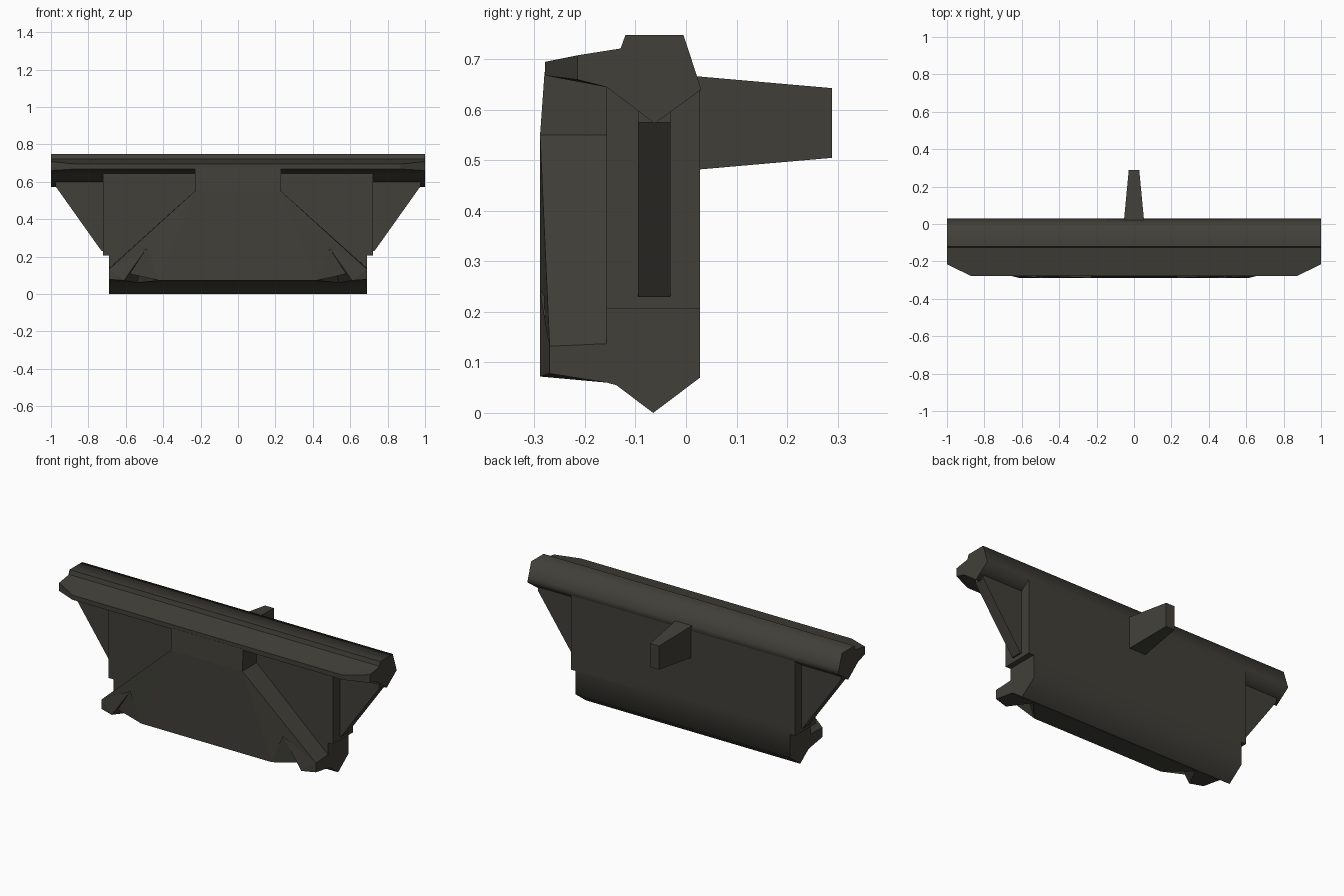
import bpy, bmesh, math

cube = bpy.data.objects.get("Cube")
if cube:
    bpy.data.objects.remove(cube, do_unlink=True)

# Single dark olive grey finish
paint = bpy.data.materials.new("dark olive grey")
paint.use_nodes = True
COLOUR = (0.052, 0.050, 0.040, 1)
paint.diffuse_color = COLOUR
paint.node_tree.nodes["Principled BSDF"].inputs["Base Color"].default_value = COLOUR


def loft(name, ring_a, ring_b, smooth=None):
    """Closed solid between two rings with matching points."""
    bm = bmesh.new()
    a = [bm.verts.new(p) for p in ring_a]
    b = [bm.verts.new(p) for p in ring_b]
    caps = [bm.faces.new(a), bm.faces.new(b)]
    for i in range(len(a)):
        j = (i + 1) % len(a)
        bm.faces.new((a[i], a[j], b[j], b[i]))
    bmesh.ops.triangulate(bm, faces=caps)
    bmesh.ops.remove_doubles(bm, verts=bm.verts, dist=0.0005)
    bmesh.ops.recalc_face_normals(bm, faces=bm.faces)
    mesh = bpy.data.meshes.new(name)
    bm.to_mesh(mesh)
    bm.free()
    mesh.materials.append(paint)
    obj = bpy.data.objects.new(name, mesh)
    bpy.context.collection.objects.link(obj)
    if smooth:
        bpy.ops.object.select_all(action='DESELECT')
        obj.select_set(True)
        bpy.context.view_layer.objects.active = obj
        bpy.ops.object.shade_smooth_by_angle(angle=math.radians(smooth))
    return obj


def extrude_x(name, profile, half, smooth=None):
    """Side profile of (y, z) points swept across the width."""
    return loft(name, [(-half, y, z) for y, z in profile],
                [(half, y, z) for y, z in profile], smooth)


def mirrored(points):
    """Left half outline followed by its reflection."""
    return points + [(-x, y, z) for x, y, z in reversed(points)]


FRONT, BACK = -0.157, 0.028

# Main block
extrude_x("main_block", [(FRONT, 0.206), (BACK, 0.206), (BACK, 0.64),
                         (-0.062, 0.6), (FRONT, 0.65)], 0.722)

# Pointed keel along the bottom
extrude_x("bottom_keel", [(FRONT, 0.24), (FRONT, 0.06), (-0.138, 0.055),
                          (-0.065, 0), (BACK, 0.07), (BACK, 0.24)], 0.69, 60)

# Long rail along the top
extrude_x("top_rail", [(-0.127, 0.715), (-0.12, 0.748), (-0.005, 0.748),
                       (0.022, 0.666), (0.03, 0.64), (-0.062, 0.573),
                       (FRONT, 0.645)], 1.0, 76)

# Front lip of the rail with clipped corners
lip_top = mirrored([(1, -0.12, 0.723), (1, -0.215, 0.708), (0.87, -0.279, 0.695)])
lip_base = mirrored([(1, FRONT, 0.645), (1, -0.215, 0.66), (0.87, -0.279, 0.668)])
loft("rail_lip", lip_top, lip_base)

# Raised front panel with splayed legs and notches beside them
panel_front = [(0.23, -0.28, 0.675), (0.23, -0.289, 0.55), (0.69, -0.27, 0.132),
               (0.69, -0.27, 0.078), (0.61, -0.289, 0.072), (0.49, -0.289, 0.243),
               (0.42, -0.289, 0.072)]
notch = (0.54, FRONT, 0.06)
panel_back = [(0.23, FRONT, 0.66), (0.23, FRONT, 0.55), (0.69, FRONT, 0.137),
              (0.69, FRONT, 0.06), notch, notch, notch]
# The back ring collapses to one point at each notch
loft("front_panel", mirrored(panel_front), mirrored(panel_back))

# Triangular brackets under the rail ends
for side, label in ((1, "left"), (-1, "right")):
    outline = [(0.7, 0.23), (0.73, 0.23), (0.975, 0.575), (0.975, 0.62), (0.7, 0.62)]
    loft(label + "_bracket", [(side * x, -0.095, z) for x, z in outline],
         [(side * x, -0.031, z) for x, z in outline])


# Tapered tab on the back
def tab_ring(y, half, low, high):
    return [(-half, y, low), (half, y, low), (half, y, high), (-half, y, high)]


loft("rear_tab", tab_ring(0.015, 0.054, 0.481, 0.667),
     tab_ring(0.289, 0.028, 0.505, 0.643))
